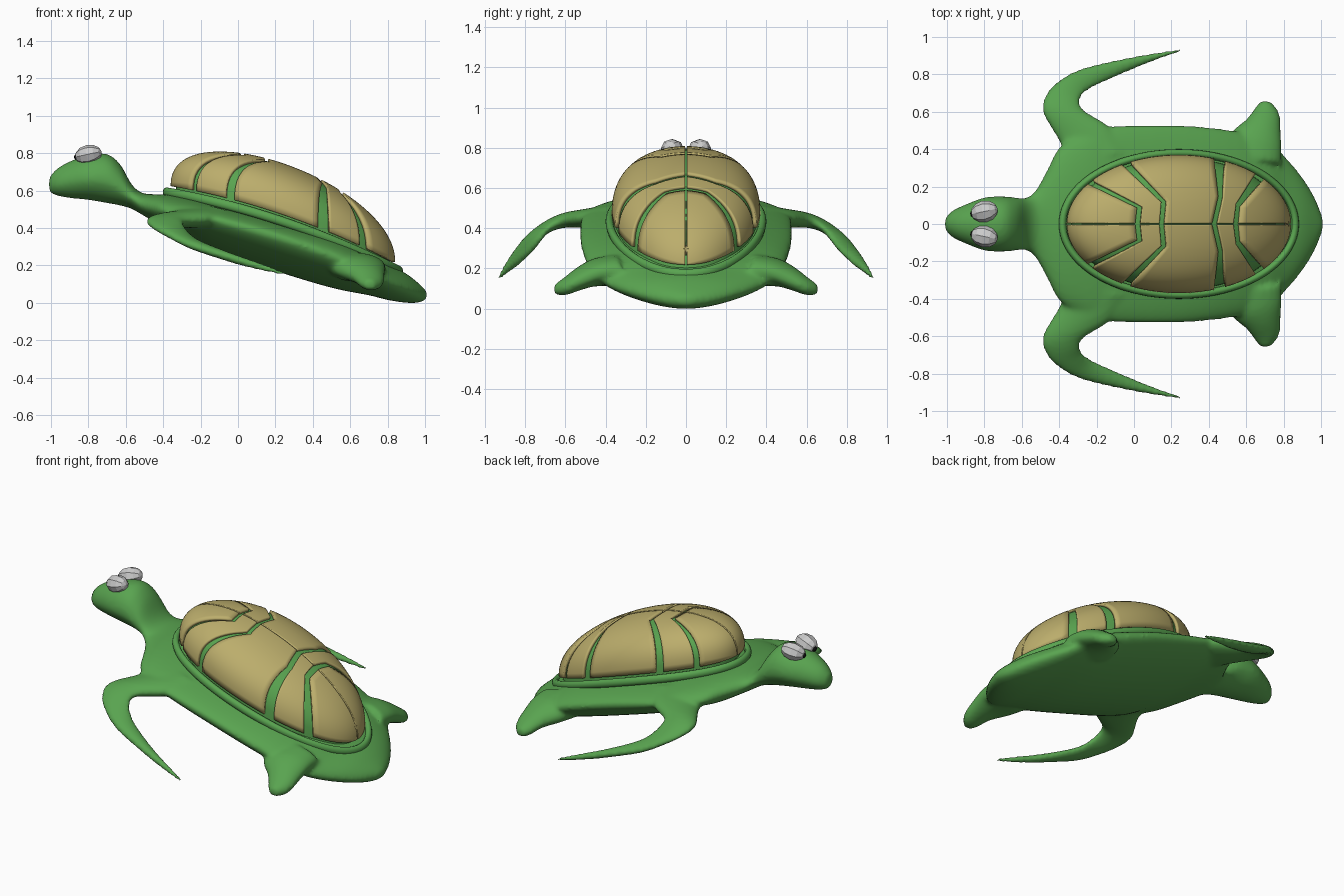
import bpy, bmesh, math
from mathutils import Vector, Matrix

if "Cube" in bpy.data.objects:
    bpy.data.objects.remove(bpy.data.objects["Cube"])


def material(name, rgb):
    m = bpy.data.materials.new(name)
    m.diffuse_color = (*rgb, 1)
    m.use_nodes = True
    m.node_tree.nodes["Principled BSDF"].inputs["Base Color"].default_value = m.diffuse_color
    return m


GREEN = material("green_skin", (0.10, 0.37, 0.08))
TAN = material("tan_shell", (0.50, 0.42, 0.15))
BLACK = material("black", (0.005, 0.005, 0.005))


def finish(name, bm, mat=None, smooth=True):
    me = bpy.data.meshes.new(name)
    bm.to_mesh(me)
    bm.free()
    ob = bpy.data.objects.new(name, me)
    bpy.context.collection.objects.link(ob)
    if mat:
        me.materials.append(mat)
    for p in me.polygons:
        p.use_smooth = smooth
    return ob


def refine(rows, n=4):
    """Catmull-Rom resampling of a table of section values."""
    out = []
    last = len(rows) - 1
    for i in range(last):
        a, b, c, d = (rows[max(0, min(last, k))] for k in (i - 1, i, i + 1, i + 2))
        for s in range(n):
            t = s / n
            out.append([0.5 * (2 * q + (r - p) * t + (2 * p - 5 * q + 4 * r - w) * t * t
                               + (3 * q - p - 3 * r + w) * t ** 3)
                        for p, q, r, w in zip(a, b, c, d)])
    return out + [list(rows[-1])]


def loft(bm, rows, section, seg=32):
    rings = [[bm.verts.new(section(r, 2 * math.pi * k / seg)) for k in range(seg)]
             for r in refine(rows)]
    faces = [bm.faces.new(rings[0][::-1]), bm.faces.new(rings[-1])]
    for r0, r1 in zip(rings, rings[1:]):
        for k in range(seg):
            n = (k + 1) % seg
            faces.append(bm.faces.new((r0[k], r0[n], r1[n], r1[k])))
    bmesh.ops.recalc_face_normals(bm, faces=faces)


# Head, neck and body: x, half width, top z, edge z, bottom z
BODY = [(-1.01, .03, .67, .63, .59), (-.97, .072, .715, .635, .573), (-.9, .105, .755, .65, .56),
        (-.8, .142, .79, .66, .55), (-.7, .148, .795, .65, .533), (-.63, .142, .74, .61, .52),
        (-.57, .145, .635, .56, .503), (-.52, .19, .59, .52, .475), (-.46, .30, .58, .505, .44),
        (-.40, .41, .58, .49, .41), (-.3, .47, .57, .48, .37), (-.15, .52, .54, .45, .29),
        (.2, .53, .45, .355, .17), (.5, .505, .36, .25, .08), (.7, .455, .27, .165, .04),
        (.8, .37, .21, .115, .015), (.9, .25, .155, .075, .0), (.97, .135, .10, .05, .002),
        (1.01, .03, .06, .04, .02)]

# Flippers: leading x, y, trailing x, y, z, half thickness
FRONT = [(-.36, .34, -.03, .38, .46, .06), (-.40, .44, -.13, .52, .45, .05),
         (-.49, .60, -.27, .61, .44, .038), (-.467, .70, -.285, .67, .41, .034),
         (-.385, .78, -.255, .705, .365, .032), (-.265, .837, -.19, .745, .31, .03),
         (-.02, .892, -.02, .82, .235, .026), (.13, .918, .13, .88, .19, .02),
         (.25, .938, .25, .918, .155, .012)]
REAR = [(.48, .38, .79, .32, .19, .08), (.52, .49, .79, .42, .18, .07),
        (.60, .56, .785, .50, .15, .06), (.645, .62, .778, .59, .11, .045),
        (.68, .66, .735, .652, .095, .025)]


def body_section(r, a):
    x, w, zt, ze, zb = r
    s = math.sin(a)
    z = ze + (zt - ze) * s if s > 0 else ze - (ze - zb) * abs(s) ** 1.3
    return (x, w * math.cos(a), z)


bm = bmesh.new()
loft(bm, BODY, body_section, 48)
for side in (1, -1):
    def fin(r, a):
        lx, ly, tx, ty, z, h = r
        c = math.cos(a) / 2
        return (lx * (.5 + c) + tx * (.5 - c), side * (ly * (.5 + c) + ty * (.5 - c)),
                z + h * math.sin(a))
    loft(bm, FRONT, fin, 20)
    loft(bm, REAR, fin, 20)
body = finish("body", bm, GREEN)
rm = body.modifiers.new("blend", 'REMESH')
rm.mode = 'VOXEL'
rm.voxel_size = 0.013
rm.use_smooth_shade = True
sm = body.modifiers.new("soften", 'SMOOTH')
sm.factor = 0.5
sm.iterations = 8

# Shell dome: half ellipsoid standing on a sloping, slightly bowed base
CX, RX, RY = .24, .60, .37


def base(x, y):
    return .62 - .3376 * (x + .35) + .05 * (y / RY) ** 2


def dome(x, y, k=1.0):
    f = 1 - ((x - CX) / (RX * k)) ** 2 - (y / (RY * k)) ** 2
    return base(x, y) + .325 * k * max(0, f) ** .45


def grid(bm, pts):
    vs = [[bm.verts.new(p) for p in row] for row in pts]
    for a, b in zip(vs, vs[1:]):
        for j in range(len(a) - 1):
            bm.faces.new((a[j], b[j], b[j + 1], a[j + 1]))


# Green inner dome seen in the grooves
bm = bmesh.new()
K = .955
pts = []
for i in range(17):
    r = math.sin(i / 16 * math.pi / 2)
    row = []
    for j in range(65):
        a = 2 * math.pi * j / 64
        x, y = CX + RX * K * r * math.cos(a), RY * K * r * math.sin(a)
        row.append((x, y, dome(x, y, K) - (.03 if i == 16 else 0)))
    pts.append(row)
grid(bm, pts)
bmesh.ops.remove_doubles(bm, verts=bm.verts, dist=1e-5)
finish("inner_shell", bm, GREEN)

# Shell plates between groove lines: centre x, knee x, knee y, rim angle
LINES = [(-.36, -.36, 0, 0), (.02, .03, .09, .643), (.15, .16, .12, 1.085),
         (.43, .465, .15, 1.928), (.55, .56, .10, 2.394), (.84, .84, 0, math.pi)]
N = 14
for p in range(5):
    A, B = LINES[p], LINES[p + 1]
    gap = .014 / (B[1] - A[1])
    t0, t1 = (0 if p == 0 else gap), (1 if p == 4 else 1 - gap)
    bm = bmesh.new()
    pts = []
    for i in range(N + 1):
        t = i / N
        if p == 0:
            t = t ** 1.6
        if p == 4:
            t = 1 - (1 - t) ** 1.6
        t = t0 + (t1 - t0) * t
        xc, kx, ky, phi = (a + (b - a) * t for a, b in zip(A, B))
        ex, ey = CX - RX * math.cos(phi), RY * math.sin(phi)
        row = []
        for j in range(2 * N + 1):
            if j <= N:
                s = j / N
                x, y = xc + (kx - xc) * s, ky * s
            else:
                s = math.sin((j / N - 1) * math.pi / 2)
                x, y = kx + (ex - kx) * s, ky + (ey - ky) * s
            row.append((x, max(y, .004), dome(x, y)))
        pts.append(row)
    grid(bm, pts)
    bmesh.ops.remove_doubles(bm, verts=bm.verts, dist=.0008)
    plate = finish(f"shell_plate_{p + 1}", bm, TAN)
    so = plate.modifiers.new("thickness", 'SOLIDIFY')
    so.thickness = .018
    so.offset = -1
    mi = plate.modifiers.new("mirror", 'MIRROR')
    mi.use_axis = (False, True, False)
    mi.use_mirror_merge = False
    bpy.context.view_layer.objects.active = plate
    plate.select_set(True)
    bpy.ops.object.shade_smooth_by_angle(angle=math.radians(40))
    plate.select_set(False)

# Raised ridge around the shell
bm = bmesh.new()
pts = []
for i in range(97):
    a = 2 * math.pi * i / 96
    d = Vector((math.cos(a), math.sin(a), 0))
    row = []
    for j in range(13):
        b = 2 * math.pi * j / 12
        x, y = CX + .622 * d.x, .38 * d.y
        row.append((x + .02 * d.x * math.cos(b), y + .02 * d.y * math.cos(b),
                    base(x, y) - .04 + .026 * math.sin(b)))
    pts.append(row)
grid(bm, pts)
bmesh.ops.remove_doubles(bm, verts=bm.verts, dist=1e-5)
bmesh.ops.recalc_face_normals(bm, faces=bm.faces)
finish("shell_ridge", bm, GREEN)

# Low-poly eyes with small pupils, poles pointing forward
for side, tag in ((1, "left"), (-1, "right")):
    turn = (Matrix.Translation((-.80, side * .067, .792))
            @ Matrix.Rotation(side * math.radians(12), 4, 'Z')
            @ Matrix.Rotation(math.radians(-12), 4, 'Y'))
    bm = bmesh.new()
    bmesh.ops.create_uvsphere(bm, u_segments=8, v_segments=6, radius=1)
    bm.transform(turn @ Matrix.Diagonal((.074, .058, .052, 1))
                 @ Matrix.Rotation(math.pi / 2, 4, 'Y'))
    finish(f"{tag}_eye", bm, smooth=False)
    bm = bmesh.new()
    bmesh.ops.create_uvsphere(bm, u_segments=10, v_segments=6, radius=.016)
    bm.transform(turn @ Matrix.Translation((-.069, 0, 0)) @ Matrix.Diagonal((.6, 1, 1, 1)))
    finish(f"{tag}_pupil", bm, BLACK)
